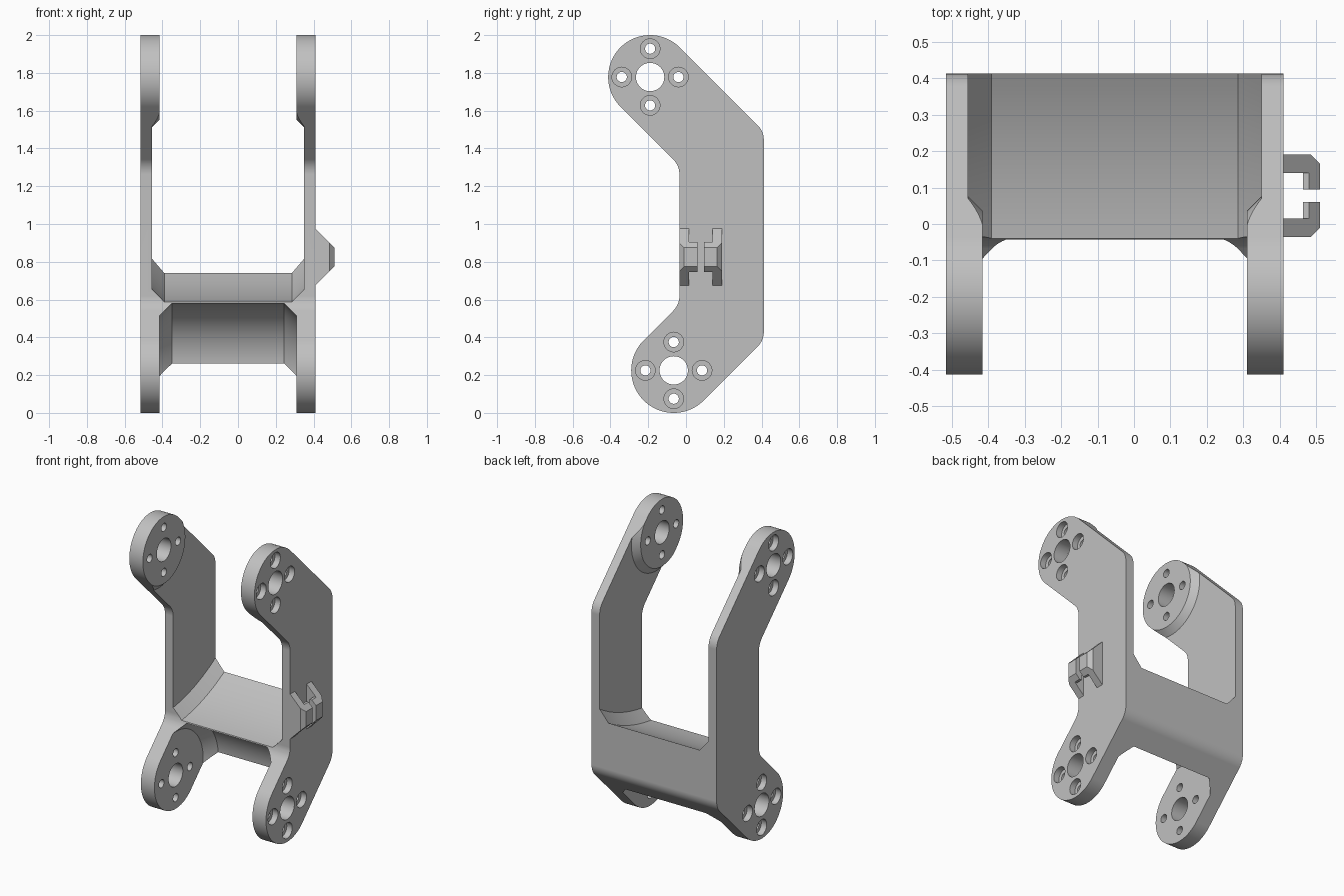
import bpy, bmesh
from math import sin, cos, radians, sqrt, tan, pi

cube = bpy.data.objects.get("Cube")
if cube:
    bpy.data.objects.remove(cube)

grey = bpy.data.materials.new("plain_grey")
grey.use_nodes = True
colour = (0.53, 0.53, 0.53, 1)
grey.diffuse_color = colour
grey.node_tree.nodes["Principled BSDF"].inputs["Base Color"].default_value = colour

# Main dimensions: outer faces, pivots (y, z, radius), front and back edges
LEFT, RIGHT = -0.515, 0.41
MID = (LEFT + RIGHT) / 2
HALF = (RIGHT - LEFT) / 2
UPPER = (-0.19, 1.778, 0.222)
LOWER = (-0.065, 0.225, 0.225)
FRONT, BACK, FILLET = -0.035, 0.412, 0.11


def make_object(name, bm):
    bmesh.ops.recalc_face_normals(bm, faces=bm.faces)
    mesh = bpy.data.meshes.new(name)
    bm.to_mesh(mesh)
    bm.free()
    obj = bpy.data.objects.new(name, mesh)
    bpy.context.collection.objects.link(obj)
    return obj


def loft(bm, rings):
    """Bridge equal point rings and cap both ends."""
    rings = [[bm.verts.new(p) for p in ring] for ring in rings]
    n = len(rings[0])
    for a, b in zip(rings, rings[1:]):
        for i in range(n):
            j = (i + 1) % n
            bm.faces.new((a[i], a[j], b[j], b[i]))
    bm.faces.new(rings[0])
    bm.faces.new(rings[-1])


def arc(cy, cz, r, start, end, steps):
    angles = [radians(start + (end - start) * i / steps) for i in range(steps + 1)]
    return [(cy + r * cos(a), cz + r * sin(a)) for a in angles]


def lathe(name, profile, cy, cz, segments):
    """Cutter turned around an axis parallel to x; profile holds (x, radius)."""
    bm = bmesh.new()
    turns = [2 * pi * i / segments for i in range(segments)]
    loft(bm, [[(x, cy + r * cos(a), cz + r * sin(a)) for a in turns] for x, r in profile])
    return make_object(name, bm)


def mirrored(half_profile):
    """Half profile given as (depth from the outer face, radius)."""
    left = [(MID - HALF + d, r) for d, r in half_profile]
    return left + [(2 * MID - x, r) for x, r in reversed(left)]


def cut(obj, cutter):
    mod = obj.modifiers.new("cut", 'BOOLEAN')
    mod.operation = 'DIFFERENCE'
    mod.solver = 'EXACT'
    mod.object = cutter
    bpy.context.view_layer.objects.active = obj
    bpy.ops.object.modifier_apply(modifier=mod.name)
    bpy.data.objects.remove(cutter)


# Side outline: two round ends joined by 45 degree arms with filleted bends
def bend_height(pivot, edge, up, side):
    """Height where the arm's tangent line meets a vertical edge."""
    y, z, r = pivot
    return z + up * (abs(edge - y) - side * r * sqrt(2))


t = FILLET * tan(pi / 8)
front_top = bend_height(UPPER, FRONT, -1, -1)
front_low = bend_height(LOWER, FRONT, 1, -1)
front_top = UPPER[1] - UPPER[2] * sqrt(2) - (FRONT - UPPER[0])
front_low = LOWER[1] + LOWER[2] * sqrt(2) + (LOWER[0] - FRONT) + 2 * (FRONT - LOWER[0])
back_low = bend_height(LOWER, BACK, 1, 1)
back_top = bend_height(UPPER, BACK, -1, 1)
outline = (arc(*UPPER, 45, 225, 48)
           + arc(FRONT - FILLET, front_top - t, FILLET, 45, 0, 10)
           + arc(FRONT - FILLET, front_low + t, FILLET, 0, -45, 10)
           + arc(*LOWER, 135, 315, 48)
           + arc(BACK - FILLET, back_low + t, FILLET, -45, 0, 10)
           + arc(BACK - FILLET, back_top - t, FILLET, 0, 45, 10))
bm = bmesh.new()
loft(bm, [[(x, y, z) for y, z in outline] for x in (LEFT, RIGHT)])
bracket = make_object("bracket_frame", bm)

# Swing clearances, leaving thick pivot pads and a chamfered cross web
upper_space = mirrored([(0.1, 0.226), (0.06, 0.266), (0.06, 1.135), (0.125, 1.2)])
lower_space = mirrored([(0.1, 0.29), (0.166, 0.356)])
cut(bracket, lathe("upper_clearance", upper_space, *UPPER[:2], 192))
cut(bracket, lathe("lower_clearance", lower_space, *LOWER[:2], 128))

# Centre bores and counterbored screw holes
bore = mirrored([(-0.05, 0.075)])
screw = mirrored([(-0.05, 0.052), (0.04, 0.052), (0.04, 0.027)])
for y, z, r in (UPPER, LOWER):
    cut(bracket, lathe("bore", bore, y, z, 48))
    for k in range(4):
        a = k * pi / 2
        cut(bracket, lathe("screw_hole", screw, y + 0.15 * cos(a), z + 0.15 * sin(a), 32))

# Cable clip: two facing hooks, tapering away from the side plate
CLIP_Y, CLIP_Z = 0.0775, 0.825
arm = [(0, 0.1125), (0, 0.0625), (0.1, 0.0625), (0.1, 0.0875), (0.075, 0.1125)]
tip = [(0.053, 0.0625), (0.053, 0.0175), (0.07, 0.0175), (0.1, 0.0175),
       (0.1, 0.0625), (0.07, 0.0625)]


def clip_piece(bm, points, side, limit):
    def ring(sign):
        return [bm.verts.new((RIGHT + x, CLIP_Y + side * y,
                              CLIP_Z + sign * min(limit, 0.15 - x))) for x, y in points]
    low, high = ring(-1), ring(1)
    n = len(points)
    for i in range(n):
        j = (i + 1) % n
        bm.faces.new((low[i], low[j], high[j], high[i]))
    for r in (low, high):
        if n == 6:  # the tip's flat step and its sloping end
            bm.faces.new((r[0], r[1], r[2], r[5]))
            bm.faces.new((r[2], r[3], r[4], r[5]))
        else:
            bm.faces.new(r)


clips = []
for name, side in (("front_clip_hook", -1), ("back_clip_hook", 1)):
    bm = bmesh.new()
    clip_piece(bm, arm, side, 1)
    clip_piece(bm, tip, side, 0.08)
    clips.append(make_object(name, bm))

# Finish: one colour, smooth round surfaces with crisp edges
for obj in [bracket] + clips:
    obj.data.materials.clear()
    obj.data.materials.append(grey)
    for poly in obj.data.polygons:
        poly.material_index = 0
bpy.ops.object.select_all(action='DESELECT')
bracket.select_set(True)
bpy.context.view_layer.objects.active = bracket
bpy.ops.object.shade_smooth_by_angle(angle=radians(25))
weighted = bracket.modifiers.new("weighted_normals", 'WEIGHTED_NORMAL')
weighted.keep_sharp = True
